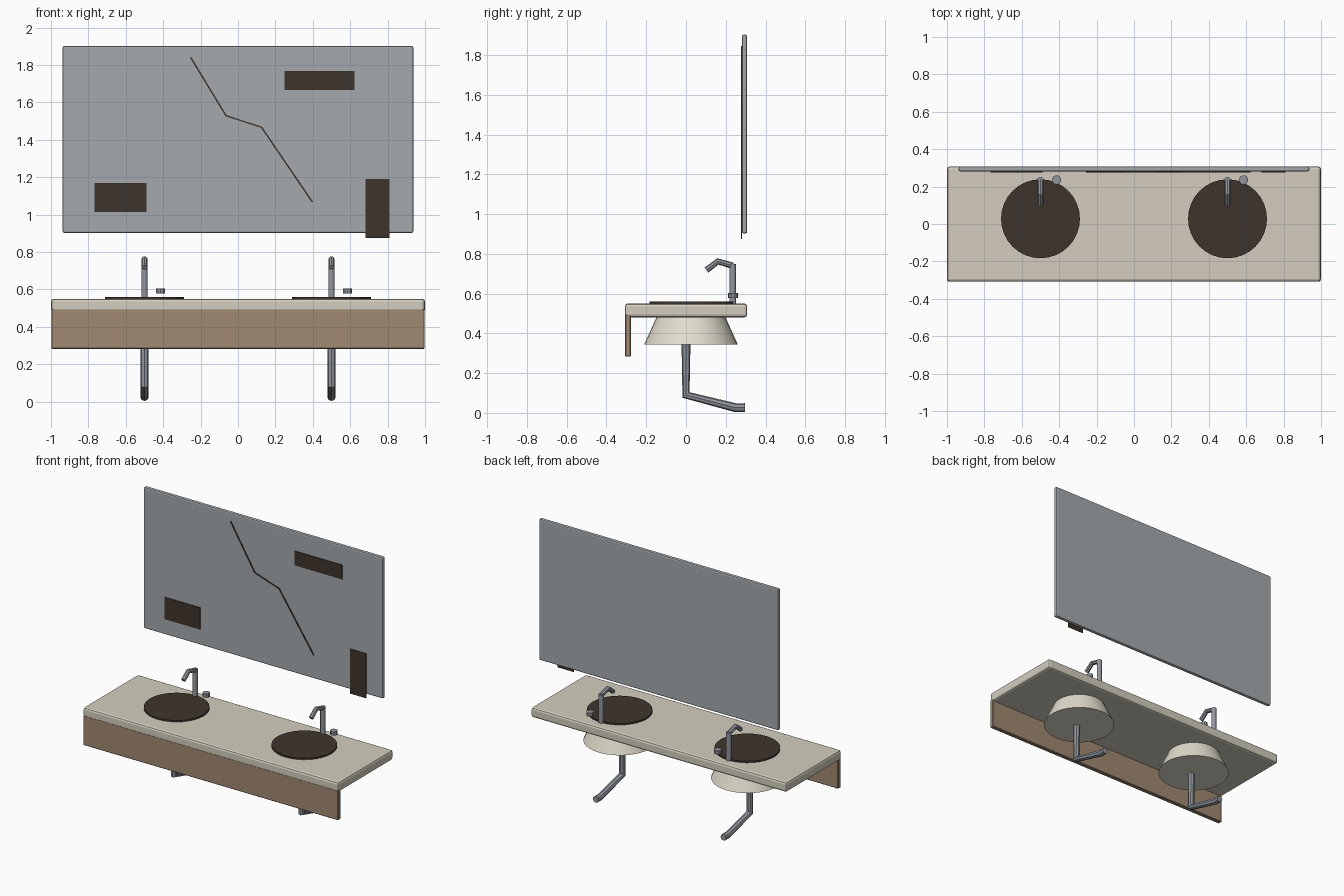
import bpy
import bmesh
import math
from mathutils import Vector

if "Cube" in bpy.data.objects:
    bpy.data.objects.remove(bpy.data.objects["Cube"])


def material(name, rgb):
    # sRGB 0-255 to linear
    lin = [((c / 255 + 0.055) / 1.055) ** 2.4 for c in rgb]
    m = bpy.data.materials.new(name)
    m.diffuse_color = (*lin, 1.0)
    m.use_nodes = True
    m.node_tree.nodes["Principled BSDF"].inputs["Base Color"].default_value = m.diffuse_color
    return m


STONE = material("cream_stone", (211, 206, 190))
CERAMIC = material("ivory_ceramic", (226, 221, 205))
WOOD = material("worn_wood", (160, 137, 113))
GLASS = material("mirror_grey", (165, 170, 174))
METAL = material("dull_metal", (146, 151, 158))
DARK = material("dark_grime", (62, 52, 44))


def finish(bm, name, mat):
    bmesh.ops.recalc_face_normals(bm, faces=bm.faces)
    me = bpy.data.meshes.new(name)
    bm.to_mesh(me)
    bm.free()
    ob = bpy.data.objects.new(name, me)
    bpy.context.collection.objects.link(ob)
    me.materials.append(mat)
    return ob


def smooth(ob):
    bpy.ops.object.select_all(action='DESELECT')
    ob.select_set(True)
    bpy.context.view_layer.objects.active = ob
    bpy.ops.object.shade_smooth_by_angle(angle=math.radians(35))


def box(name, lo, hi, mat, bevel=0.0, segments=2):
    bm = bmesh.new()
    bmesh.ops.create_cube(bm, size=1)
    for v in bm.verts:
        v.co = Vector([(a + b) / 2 + c * (b - a) for a, b, c in zip(lo, hi, v.co)])
    ob = finish(bm, name, mat)
    if bevel:
        mod = ob.modifiers.new("edge", 'BEVEL')
        mod.width = bevel
        mod.segments = segments
    return ob


def cone(name, x, y, z0, z1, r0, r1, mat, sides):
    bm = bmesh.new()
    bmesh.ops.create_cone(bm, cap_ends=True, segments=sides,
                          radius1=r0, radius2=r1, depth=z1 - z0)
    bmesh.ops.translate(bm, verts=bm.verts, vec=(x, y, (z0 + z1) / 2))
    ob = finish(bm, name, mat)
    smooth(ob)
    return ob


def tube(name, points, radius, mat):
    cu = bpy.data.curves.new(name, 'CURVE')
    cu.dimensions = '3D'
    cu.bevel_depth = radius
    cu.bevel_resolution = 2
    cu.use_fill_caps = True
    sp = cu.splines.new('POLY')
    sp.points.add(len(points) - 1)
    for p, co in zip(sp.points, points):
        p.co = (*co, 1)
    cu.materials.append(mat)
    ob = bpy.data.objects.new(name, cu)
    bpy.context.collection.objects.link(ob)
    bpy.ops.object.select_all(action='DESELECT')
    ob.select_set(True)
    bpy.context.view_layer.objects.active = ob
    bpy.ops.object.convert(target='MESH')
    smooth(bpy.context.view_layer.objects.active)


# Counter slab and front apron board
box("countertop", (-1, -0.308, 0.48), (1, 0.308, 0.55), STONE, 0.015)
box("front_apron", (-0.998, -0.307, 0.283), (0.998, -0.277, 0.495), WOOD, 0.004, 1)

# Two wash stations: basin, opening, tap, handle and drain
for side, x in (("left", -0.5), ("right", 0.5)):
    cone(side + "_basin_bowl", x, 0.025, 0.345, 0.5, 0.235, 0.165, CERAMIC, 32)
    cone(side + "_basin_opening", x, 0.028, 0.549, 0.561, 0.211, 0.211, DARK, 32)
    cone(side + "_tap_post", x, 0.235, 0.545, 0.75, 0.017, 0.017, METAL, 12)
    tube(side + "_tap_spout",
         [(x, 0.235, 0.74), (x, 0.16, 0.762), (x, 0.103, 0.718)], 0.016, METAL)
    cone(side + "_tap_handle", x + 0.086, 0.236, 0.578, 0.604, 0.025, 0.025, METAL, 10)
    tube(side + "_drain_pipe",
         [(x, 0, 0.35), (x, 0, 0.09), (x, 0.25, 0.026), (x, 0.296, 0.026)],
         0.0225, METAL)

# Wall mirror
box("mirror_panel", (-0.937, 0.281, 0.902), (0.937, 0.308, 1.902), GLASS, 0.009)

# Grime patches on the mirror
patches = [(-0.767, -0.49, 1.013, 1.168), (0.249, 0.623, 1.666, 1.767),
           (0.682, 0.81, 0.875, 1.19)]
for i, (x0, x1, z0, z1) in enumerate(patches):
    box(f"grime_patch_{i + 1}", (x0, 0.276, z0), (x1, 0.282, z1), DARK)

# Crack: thin mitred strip across the mirror face
path = [Vector(p) for p in ((-0.254, 1.842), (-0.064, 1.529), (0.126, 1.467), (0.398, 1.067))]
bm = bmesh.new()
rows = []
for i, p in enumerate(path):
    d = (path[min(i + 1, 3)] - path[max(i - 1, 0)]).normalized()
    n = Vector((-d.y, d.x)) * 0.004
    rows.append([bm.verts.new((q.x, y, q.y))
                 for q, y in ((p + n, 0.276), (p - n, 0.276), (p - n, 0.282), (p + n, 0.282))])
for a, b in zip(rows, rows[1:]):
    for k in range(4):
        bm.faces.new((a[k], a[(k + 1) % 4], b[(k + 1) % 4], b[k]))
bm.faces.new(rows[0])
bm.faces.new(rows[-1])
finish(bm, "mirror_crack", DARK)
